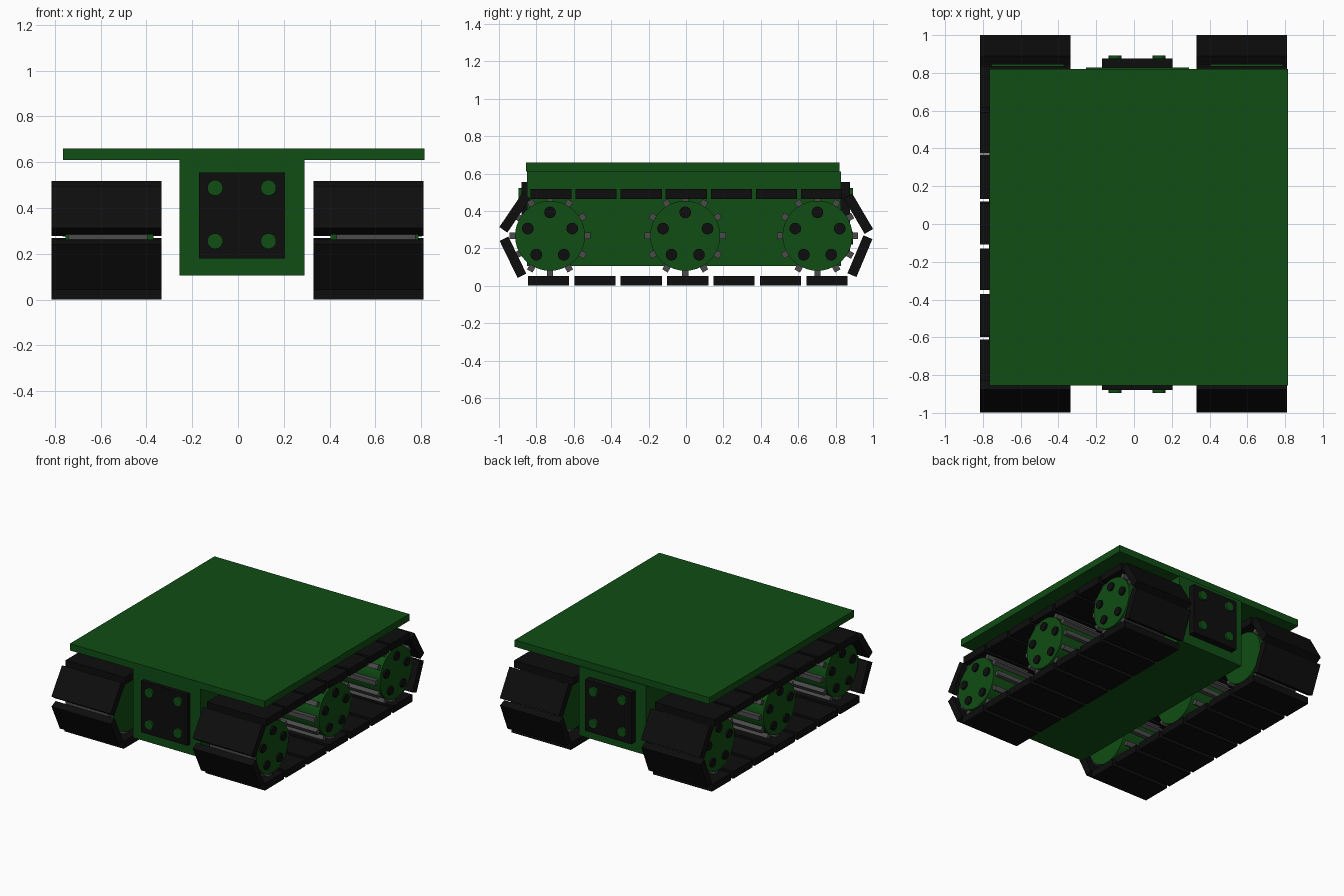
import bpy, bmesh
from math import radians, pi, cos, sin, atan2
from mathutils import Matrix, Vector

if "Cube" in bpy.data.objects:
    bpy.data.objects.remove(bpy.data.objects["Cube"])


def material(name, col):
    m = bpy.data.materials.new(name)
    m.diffuse_color = (*col, 1)
    m.use_nodes = True
    m.node_tree.nodes["Principled BSDF"].inputs["Base Color"].default_value = m.diffuse_color
    return m


GREEN = material("green_paint", (0.005, 0.075, 0.007))
BLACK = material("black_rubber", (0.004, 0.004, 0.004))
GREY = material("dark_steel", (0.07, 0.07, 0.07))


def finish(name, bm, mat, smooth=False):
    bmesh.ops.recalc_face_normals(bm, faces=bm.faces)
    me = bpy.data.meshes.new(name)
    bm.to_mesh(me)
    bm.free()
    me.materials.append(mat)
    ob = bpy.data.objects.new(name, me)
    bpy.context.collection.objects.link(ob)
    if smooth:
        bpy.context.view_layer.objects.active = ob
        ob.select_set(True)
        bpy.ops.object.shade_smooth_by_angle(angle=radians(30))
        ob.select_set(False)
    return ob


def add_box(bm, x0, x1, y0, y1, z0, z1, mat=Matrix()):
    c = Matrix.Translation(((x0 + x1) / 2, (y0 + y1) / 2, (z0 + z1) / 2))
    s = Matrix.Diagonal((x1 - x0, y1 - y0, z1 - z0, 1))
    bmesh.ops.create_cube(bm, size=1, matrix=mat @ c @ s)


def add_cyl(bm, a, b, r, seg=32):
    a, b = Vector(a), Vector(b)
    d = b - a
    rot = d.to_track_quat('Z', 'Y').to_matrix().to_4x4()
    bmesh.ops.create_cone(bm, cap_ends=True, segments=seg, radius1=r, radius2=r,
                          depth=d.length, matrix=Matrix.Translation((a + b) / 2) @ rot)


def box(name, mat, *dims):
    bm = bmesh.new()
    add_box(bm, *dims)
    return finish(name, bm, mat)


# Body: hull and flat deck
box("hull", GREEN, -0.255, 0.29, -0.85, 0.828, 0.105, 0.612)
box("deck", GREEN, -0.765, 0.815, -0.855, 0.82, 0.61, 0.66)

# Bolted end plates
for end, y0, y1, y2 in (("front", -0.84, -0.88, -0.895), ("back", 0.82, 0.877, 0.893)):
    box(end + "_plate", BLACK, -0.17, 0.205, min(y0, y1), max(y0, y1), 0.18, 0.555)
    bm = bmesh.new()
    for x in (-0.10, 0.133):
        for z in (0.255, 0.488):
            add_cyl(bm, (x, y0, z), (x, y2, z), 0.034)
    finish(end + "_plate_bolts", bm, GREEN, True)

# Track shoe layout: centre y, centre z, tilt
shoes = [(-0.735 + 0.248 * i, 0.026, 0) for i in range(7)]
shoes += [(-0.722 + 0.2412 * i, 0.491, 0) for i in range(7)]
shoes += [(-0.915, 0.39, atan2(34, 23)), (-0.925, 0.152, atan2(37, -18)),
          (0.922, 0.385, atan2(34, -20)), (0.93, 0.158, atan2(38, 16))]

# Tracks and wheels on each side
for side, s, t0, t1 in (("left", -1, -0.815, -0.335), ("right", 1, 0.33, 0.81)):
    bm = bmesh.new()
    for y, z, a in shoes:
        m = Matrix.Translation((0, y, z)) @ Matrix.Rotation(a, 4, 'X')
        add_box(bm, t0, t1, -0.11, 0.11, -0.026, 0.026, m)
    finish(side + "_track_shoes", bm, BLACK)

    def px(d):  # distance from hull centreline to x
        return 0.0175 + s * d

    for pos, wy in (("front", -0.727), ("middle", -0.004), ("back", 0.703)):
        zc = 0.267
        bm = bmesh.new()
        add_cyl(bm, (px(0.387), wy, zc), (px(0.772), wy, zc), 0.187, 40)
        finish(f"{side}_{pos}_wheel", bm, GREEN, True)
        # Drive teeth running across the wheel
        bm = bmesh.new()
        xa, xb = sorted((px(0.412), px(0.757)))
        for i in range(12):
            m = Matrix.Translation((0, wy, zc)) @ Matrix.Rotation(i * pi / 6, 4, 'X')
            add_box(bm, xa, xb, 0.17, 0.217, -0.017, 0.017, m)
        finish(f"{side}_{pos}_wheel_teeth", bm, GREY)
        # Five bolts on the outer face
        bm = bmesh.new()
        for i in range(5):
            a = pi / 2 + i * 2 * pi / 5
            y, z = wy + 0.125 * cos(a), zc + 0.125 * sin(a)
            add_cyl(bm, (px(0.76), y, z), (px(0.785), y, z), 0.031, 24)
        finish(f"{side}_{pos}_wheel_bolts", bm, BLACK, True)
